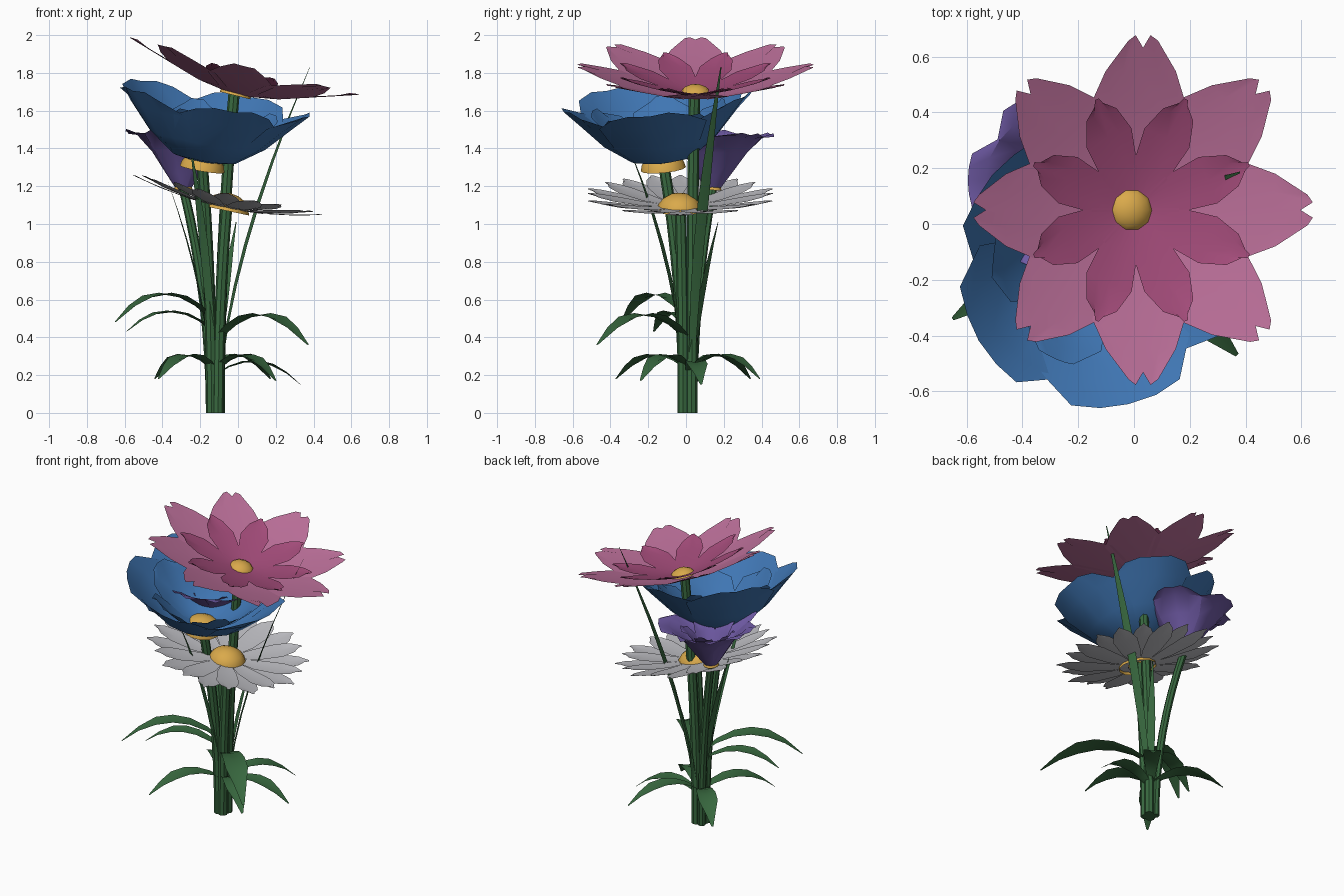
import bpy, bmesh, math
from mathutils import Vector

if "Cube" in bpy.data.objects:
    bpy.data.objects.remove(bpy.data.objects["Cube"])


def material(name, rgb):
    m = bpy.data.materials.new(name)
    m.diffuse_color = (*rgb, 1)
    m.use_nodes = True
    m.node_tree.nodes["Principled BSDF"].inputs["Base Color"].default_value = m.diffuse_color
    return m


PINK = material("pink", (0.5, 0.16, 0.32))
DEEP_PINK = material("deep_pink", (0.36, 0.07, 0.19))
BLUE = material("blue", (0.05, 0.18, 0.45))
PURPLE = material("purple", (0.17, 0.11, 0.4))
WHITE = material("white", (0.5, 0.5, 0.53))
GOLD = material("gold", (0.7, 0.4, 0.07))
GREEN = material("stem_green", (0.04, 0.14, 0.05))
LEAF = material("leaf_green", (0.04, 0.14, 0.05))


def build(name, verts, faces, mat, angle=40):
    me = bpy.data.meshes.new(name)
    me.from_pydata(verts, [], faces)
    me.materials.append(mat)
    bm = bmesh.new()
    bm.from_mesh(me)
    bmesh.ops.recalc_face_normals(bm, faces=bm.faces)
    bm.to_mesh(me)
    bm.free()
    ob = bpy.data.objects.new(name, me)
    bpy.context.collection.objects.link(ob)
    bpy.context.view_layer.objects.active = ob
    ob.select_set(True)
    bpy.ops.object.shade_smooth_by_angle(angle=math.radians(angle))
    ob.select_set(False)
    return ob


def grid_faces(rows, cols, start=0, wrap=False):
    out = []
    for i in range(rows - 1):
        for j in range(cols if wrap else cols - 1):
            k = (j + 1) % cols
            a, b = start + i * cols, start + (i + 1) * cols
            out.append((a + j, a + k, b + k, b + j))
    return out


def place(ob, centre, tilt):
    ob.rotation_mode = 'QUATERNION'
    ob.rotation_quaternion = Vector((0, 0, 1)).rotation_difference(Vector((*tilt, 1)))
    ob.location = centre


def petals(name, mat, centre, tilt, count, profile, turn=0, tip=(-.05, 0, -.045, 0, -.05),
           edge=.02, bowl=False, vary=0):
    """Ring of petals; profile rows are (radius, height, half width)."""
    verts, faces = [], []
    cols = (-1, -.5, 0, .5, 1)
    for p in range(count):
        a = math.radians(turn) + math.tau * p / count
        start = len(verts)
        scale = 1 + vary * (1 if p % 2 else -1)
        for i, (r, z, w) in enumerate(profile):
            for s, d in zip(cols, tip):
                last = i == len(profile) - 1
                rr = r * scale + (0 if bowl or not last else d)
                zz = z + edge * (s * s) * w / .14 + (d if bowl and last else 0)
                if bowl:
                    b = a + s * w / max(r, .02)
                    verts.append((rr * math.cos(b), rr * math.sin(b), zz))
                else:
                    x, y = rr, s * w
                    verts.append((x * math.cos(a) - y * math.sin(a),
                                  x * math.sin(a) + y * math.cos(a), zz))
        faces += grid_faces(len(profile), 5, start)
    place(build(name, verts, faces, mat), centre, tilt)


def dome(name, centre, tilt, radius, height, sides=10):
    """Open half-dome flower centre."""
    verts = []
    for i in range(4):
        t = i / 4 * math.pi / 2
        for j in range(sides):
            a = math.tau * j / sides
            verts.append((radius * math.cos(t) * math.cos(a),
                          radius * math.cos(t) * math.sin(a), height * math.sin(t)))
    faces = grid_faces(4, sides, 0, True)
    verts.append((0, 0, height))
    faces += [(3 * sides + j, 3 * sides + (j + 1) % sides, 4 * sides) for j in range(sides)]
    place(build(name, verts, faces, GOLD), centre, tilt)


def curve(a, b, c, n):
    a, b, c = Vector(a), Vector(b), Vector(c)
    return [a.lerp(b, i / n).lerp(b.lerp(c, i / n), i / n) for i in range(n + 1)]


def stem(name, base, top, radius=.03, sides=8):
    pts = curve(base, (base[0], base[1], top[2] * .5), top, 8)
    verts = [(p.x + radius * math.cos(math.tau * j / sides),
              p.y + radius * math.sin(math.tau * j / sides), p.z)
             for p in pts for j in range(sides)]
    faces = grid_faces(9, sides, 0, True)
    faces += [tuple(range(sides)), tuple(range(8 * sides, 9 * sides))]
    build(name, verts, faces, GREEN)


def ribbon(name, a, b, c, width, n=6):
    """Folded, tapering leaf along a curve."""
    pts = curve(a, b, c, n)
    d = Vector(c) - Vector(a)
    side = Vector((-d.y, d.x, 0)).normalized()
    verts = []
    for i, p in enumerate(pts):
        t = i / n
        w = width * (.35 + .65 * math.sin(math.pi * min(t / .6, 1) / 2)) * min(1, (1 - t) / .35 + .1)
        up = Vector((0, 0, .2 * w))
        verts += [p - side * w + up, p, p + side * w + up]
    build(name, verts, grid_faces(n + 1, 3), LEAF, 30)


# Pink flower
c, t = (-.005, .05, 1.685), (.25, 0)
petals("pink_outer_petals", PINK, c, t, 8,
       [(.04, 0, .03), (.2, .025, .11), (.37, .075, .18), (.5, .115, .13), (.63, .155, .055)],
       tip=(-.02, 0, -.045, 0, -.02), edge=.005, vary=.005)
petals("pink_inner_petals", DEEP_PINK, c, t, 8,
       [(.04, .015, .025), (.15, .035, .07), (.28, .075, .09), (.37, .105, .06), (.43, .13, .015)],
       turn=22.5, tip=(-.02, 0, 0, 0, -.02), edge=.008)
dome("pink_centre", (-.015, .05, 1.68), t, .085, .06)

# Blue bowl flower
c, t = (-.19, -.12, 1.29), (.17, -.1)
petals("blue_outer_petals", BLUE, c, t, 5,
       [(.06, .04, .05), (.17, .06, .13), (.31, .16, .25), (.43, .29, .31), (.51, .385, .21)],
       turn=-77, tip=(-.03, -.005, -.01, 0, -.03), edge=.004, bowl=True, vary=.01)
petals("blue_inner_petals", BLUE, c, t, 5,
       [(.05, .05, .04), (.13, .08, .09), (.24, .17, .16), (.32, .26, .16), (.37, .33, .07)],
       turn=-41, tip=(-.03, 0, 0, 0, -.03), edge=.004, bowl=True, vary=.02)
dome("blue_centre", c, t, .12, .09, 12)

# Purple bell flower
c, t = (-.29, .14, 1.18), (.02, .05)
petals("purple_outer_petals", PURPLE, c, t, 5,
       [(.035, 0, .03), (.09, .08, .07), (.17, .2, .14), (.25, .285, .17), (.315, .315, .1)],
       turn=180, tip=(-.02, 0, -.01, 0, -.02), edge=.003, bowl=True, vary=.01)
petals("purple_inner_petals", PURPLE, c, t, 5,
       [(.03, .02, .02), (.07, .1, .05), (.11, .19, .07), (.15, .25, .06), (.18, .28, .03)],
       turn=36, tip=(-.02, 0, 0, 0, -.02), edge=.003, bowl=True)
dome("purple_centre", c, t, .05, .04)

# White daisy
c, t = (-.07, -.03, 1.085), (.21, 0)
petals("daisy_outer_petals", WHITE, c, t, 10,
       [(.07, 0, .025), (.2, .01, .06), (.36, .035, .078), (.45, .055, .052), (.515, .07, .012)],
       tip=(-.02, 0, 0, 0, -.02), edge=.008)
petals("daisy_inner_petals", WHITE, c, t, 10,
       [(.07, .01, .025), (.2, .02, .06), (.35, .045, .072), (.43, .063, .05), (.49, .078, .012)],
       turn=18, tip=(-.02, 0, 0, 0, -.02), edge=.008)
dome("daisy_centre", (-.06, -.035, 1.07), t, .12, .095, 12)

# Stems
stem("pink_stem", (-.1, .03, 0), (-.02, .045, 1.7))
stem("blue_stem", (-.14, -.01, 0), (-.19, -.12, 1.33))
stem("purple_stem", (-.145, .035, 0), (-.29, .14, 1.19), .025)
stem("daisy_stem", (-.105, -.015, 0), (-.06, -.03, 1.09))

# Tall grass blades
for base, mid, tip, w in [
        ((-.1, .03, .1), (-.06, .03, .8), (.38, .185, 1.83), .03),
        ((-.13, -.01, .1), (-.14, -.02, .7), (-.25, -.3, 1.4), .025),
        ((-.11, .03, .1), (-.1, .04, .5), (-.01, .17, 1.01), .025),
        ((-.14, .02, .1), (-.15, .02, .6), (-.37, .06, 1.22), .025)]:
    ribbon("grass_blade", base, mid, tip, w, 8)

# Arching leaves: base height, arch control height, tip, half width
for z, arch, tip, w in [
        (.48, .77, (-.65, -.34, .48), .06), (.42, .64, (-.59, -.17, .43), .05),
        (.38, .66, (.37, -.47, .36), .07),
        (.22, .4, (-.42, -.37, .18), .06), (.22, .4, (.2, -.24, .17), .065),
        (.23, .4, (.17, .39, .18), .055), (.22, .4, (-.44, .34, .18), .06),
        (.2, .36, (.33, .08, .15), .055)]:
    base = Vector((-.12, .02, z))
    mid = (base + Vector(tip)) / 2
    mid.z = arch
    ribbon("arching_leaf", base, mid, tip, w)
